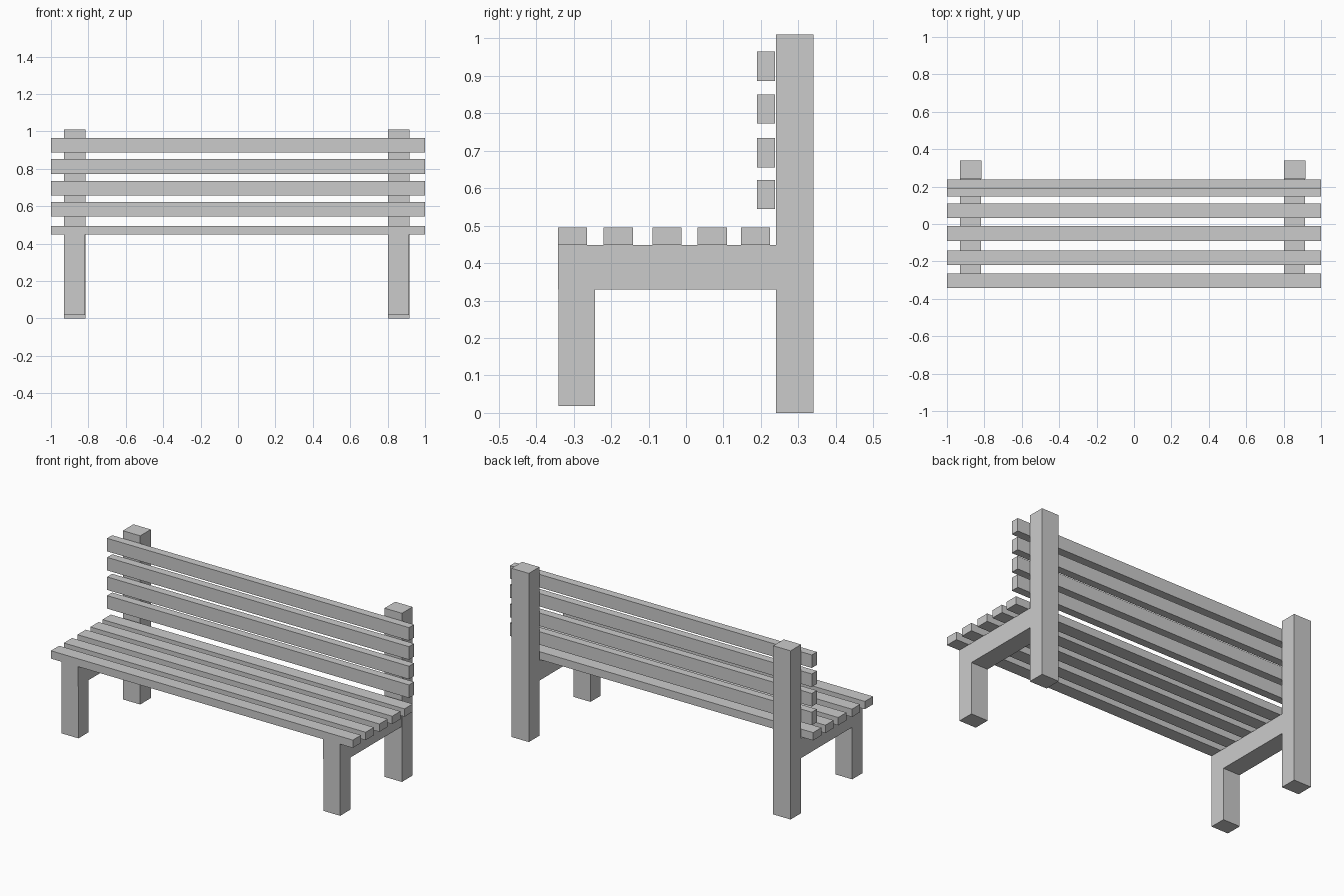
import bpy

if "Cube" in bpy.data.objects:
    bpy.data.objects.remove(bpy.data.objects["Cube"])


def prism(name, profile, x0, x1):
    """Extrude a closed (y, z) profile along x."""
    n = len(profile)
    verts = [(x, y, z) for x in (x0, x1) for y, z in profile]
    faces = [tuple(reversed(range(n))), tuple(range(n, 2 * n))]
    faces += [(i, (i + 1) % n, n + (i + 1) % n, n + i) for i in range(n)]
    mesh = bpy.data.meshes.new(name)
    mesh.from_pydata(verts, [], faces)
    obj = bpy.data.objects.new(name, mesh)
    bpy.context.collection.objects.link(obj)
    return obj


def beam(name, x0, x1, y0, y1, z0, z1):
    return prism(name, [(y0, z0), (y1, z0), (y1, z1), (y0, z1)], x0, x1)


# Side frames: tall back post, and front leg with seat rail in one L-shaped piece
leg_and_rail = [(-0.34, 0.018), (-0.243, 0.018), (-0.243, 0.33),
                (0.24, 0.33), (0.24, 0.448), (-0.342, 0.448), (-0.342, 0.33), (-0.34, 0.33)]
for side, x0, x1 in (("left", -0.931, -0.816), ("right", 0.803, 0.918)):
    beam(f"back_post_{side}", x0, x1, 0.24, 0.34, 0, 1.01)
    prism(f"front_leg_and_rail_{side}", leg_and_rail, x0, x1 - 0.003)

# Seat slats
for i, y in enumerate((-0.303, -0.181, -0.051, 0.070, 0.186)):
    beam(f"seat_slat_{i + 1}", -1, 1, y - 0.039, y + 0.039, 0.448, 0.495)

# Backrest slats
for i, z in enumerate((0.583, 0.695, 0.812, 0.926)):
    beam(f"back_slat_{i + 1}", -1, 1, 0.19, 0.238, z - 0.039, z + 0.039)
